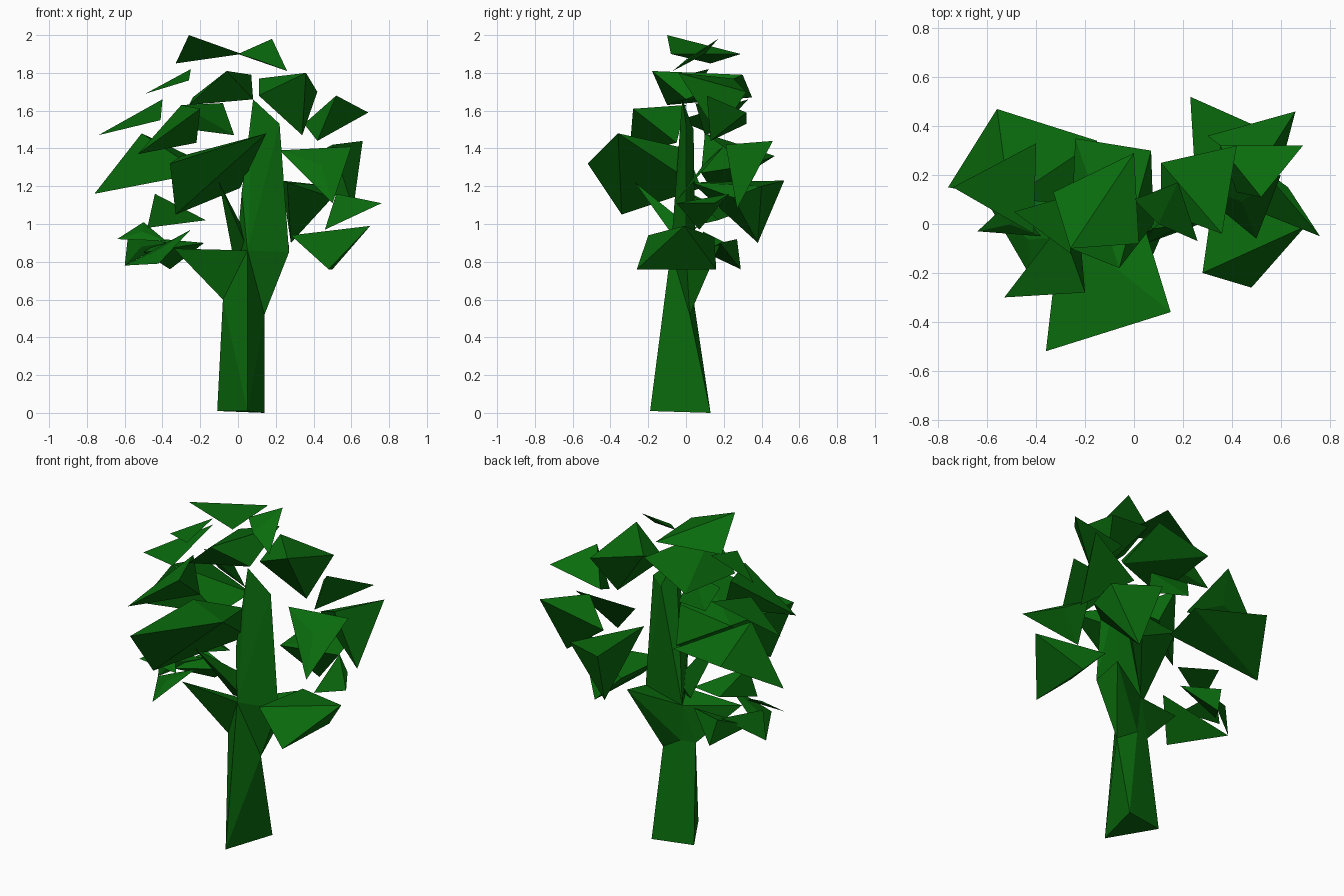
import bpy
import bmesh
from mathutils import Vector

default_cube = bpy.data.objects.get("Cube")
if default_cube:
    bpy.data.objects.remove(default_cube, do_unlink=True)

# One flat green for bark and leaves
LEAF_GREEN = (0.003, 0.15, 0.004, 1.0)
green = bpy.data.materials.new("deep green")
green.use_nodes = True
green.diffuse_color = LEAF_GREEN
shader = green.node_tree.nodes["Principled BSDF"]
shader.inputs["Base Color"].default_value = LEAF_GREEN
shader.inputs["Roughness"].default_value = 0.9


def faceted_part(name, *corners):
    """Wrap a few corner points in a flat-faced convex solid."""
    bm = bmesh.new()
    points = [bm.verts.new(Vector(corner)) for corner in corners]
    if len(points) == 3:
        # Three corners make a thin leaf blade with a slight keel behind it
        a, b, c = (p.co for p in points)
        normal = (b - a).cross(c - a).normalized()
        points.append(bm.verts.new((a + b + c) / 3 - normal * .015))
    hull = bmesh.ops.convex_hull(bm, input=points)
    unused = {item for item in hull["geom_interior"] + hull["geom_unused"]
              if isinstance(item, bmesh.types.BMVert)}
    if unused:
        bmesh.ops.delete(bm, geom=list(unused), context="VERTS")
    bmesh.ops.recalc_face_normals(bm, faces=bm.faces[:])
    mesh = bpy.data.meshes.new(name)
    bm.to_mesh(mesh)
    bm.free()
    mesh.materials.append(green)
    part = bpy.data.objects.new(name, mesh)
    bpy.context.scene.collection.objects.link(part)
    return part


# Trunk: shared joints keep the limbs connected
left_waist = (-.08, .02, .6)
right_waist = (.14, .02, .52)
back_waist = (.01, .04, .6)
front_fork = (.05, -.08, .86)
back_fork = (-.01, .05, .82)

faceted_part("lower_trunk",
             (-.11, .08, .01), (.05, -.19, .01), (.14, .13, 0),
             left_waist, right_waist, back_waist, front_fork)
faceted_part("upper_trunk",
             right_waist, back_waist, front_fork, back_fork,
             (.27, 0, .85), (.02, -.05, 1.17),
             (.08, -.02, 1.66), (.22, 0, 1.53), (.14, .04, 1.5))
faceted_part("back_branch",
             right_waist, back_waist, back_fork, (.27, 0, .85), (.27, .18, .89))
faceted_part("side_branch",
             left_waist, back_waist, front_fork, back_fork, (-.34, -.05, .87))
faceted_part("thin_branch",
             (-.03, 0, .85), (.05, -.02, .87), (.03, .04, .97), (-.1, -.27, 1.22))

# Crown leaves
faceted_part("crown_leaf_large",
             (-.26, -.1, 2), (.02, -.08, 1.9), (0, .29, 1.9), (-.33, .13, 1.85))
faceted_part("crown_leaf_small",
             (0, .1, 1.9), (.18, .17, 1.98), (.26, -.07, 1.81), (.1, 0, 1.87))
faceted_part("crown_clump_middle",
             (-.06, -.18, 1.81), (.07, .3, 1.79), (.08, 0, 1.66),
             (-.26, -.1, 1.63), (-.24, .35, 1.67))
faceted_part("crown_clump_side",
             (.36, -.04, 1.8), (.11, .25, 1.77), (.42, .32, 1.7),
             (.34, .17, 1.47), (.11, .05, 1.68))

# Foliage on the +x side, from the top down
faceted_part("left_leaf_upper",
             (.52, .11, 1.68), (.69, .32, 1.59), (.35, .32, 1.53), (.42, .13, 1.44))
faceted_part("left_leaf_middle",
             (.66, .46, 1.44), (.5, .21, 1.42), (.3, .36, 1.31), (.61, .27, 1.08))
faceted_part("left_blade_front",
             (.22, .17, 1.39), (.6, .2, 1.41), (.5, -.06, 1.11))
faceted_part("left_clump_back",
             (.23, .52, 1.23), (.26, .03, 1.22), (.5, .4, 1.2),
             (.5, .25, 1.14), (.28, .38, .9))
faceted_part("left_leaf_outer",
             (.52, .23, 1.16), (.76, -.05, 1.11), (.46, .07, .97), (.63, .15, 1.11))
faceted_part("left_clump_lower",
             (.28, -.2, .94), (.7, -.01, .99), (.48, -.26, .76),
             (.33, .15, .93), (.5, .16, .76))

# Foliage on the -x side, from the top down
faceted_part("right_blade_upper",
             (-.25, .12, 1.82), (-.49, .05, 1.69), (-.26, -.12, 1.76))
faceted_part("right_blade_outer",
             (-.4, .33, 1.66), (-.74, .15, 1.47), (-.41, -.04, 1.55))
faceted_part("right_leaf_inner",
             (-.3, .1, 1.63), (-.08, .05, 1.64), (-.02, .1, 1.47), (-.25, .17, 1.5))
faceted_part("right_leaf_front",
             (-.53, -.3, 1.37), (-.2, -.28, 1.61), (-.22, -.05, 1.43), (-.3, 0, 1.63))
faceted_part("right_clump_back",
             (-.76, .15, 1.16), (-.56, .47, 1.36), (-.51, .1, 1.48),
             (-.15, .34, 1.31), (-.19, .08, 1.27))
faceted_part("right_clump_front",
             (.15, -.36, 1.48), (-.36, -.52, 1.32), (-.33, -.34, 1.05),
             (-.3, 0, 1.36), (.01, .08, 1.19), (.04, 0, 1.4))
faceted_part("right_leaf_middle",
             (-.44, .03, 1.16), (-.17, .17, 1.02), (-.48, 0, .98), (-.4, .25, 1.05))
faceted_part("right_blade_tip",
             (-.64, -.03, .92), (-.5, .1, 1.01), (-.38, -.05, .91))
faceted_part("right_blade_side",
             (-.6, .09, .78), (-.58, .09, .96), (-.38, .21, .9))
faceted_part("right_blade_lower",
             (-.6, .09, .78), (-.25, -.05, .97), (-.42, -.22, .79))
faceted_part("right_clump_lower",
             (-.36, .29, .76), (-.18, .18, .9), (-.4, .27, .92), (-.5, .1, .85))
